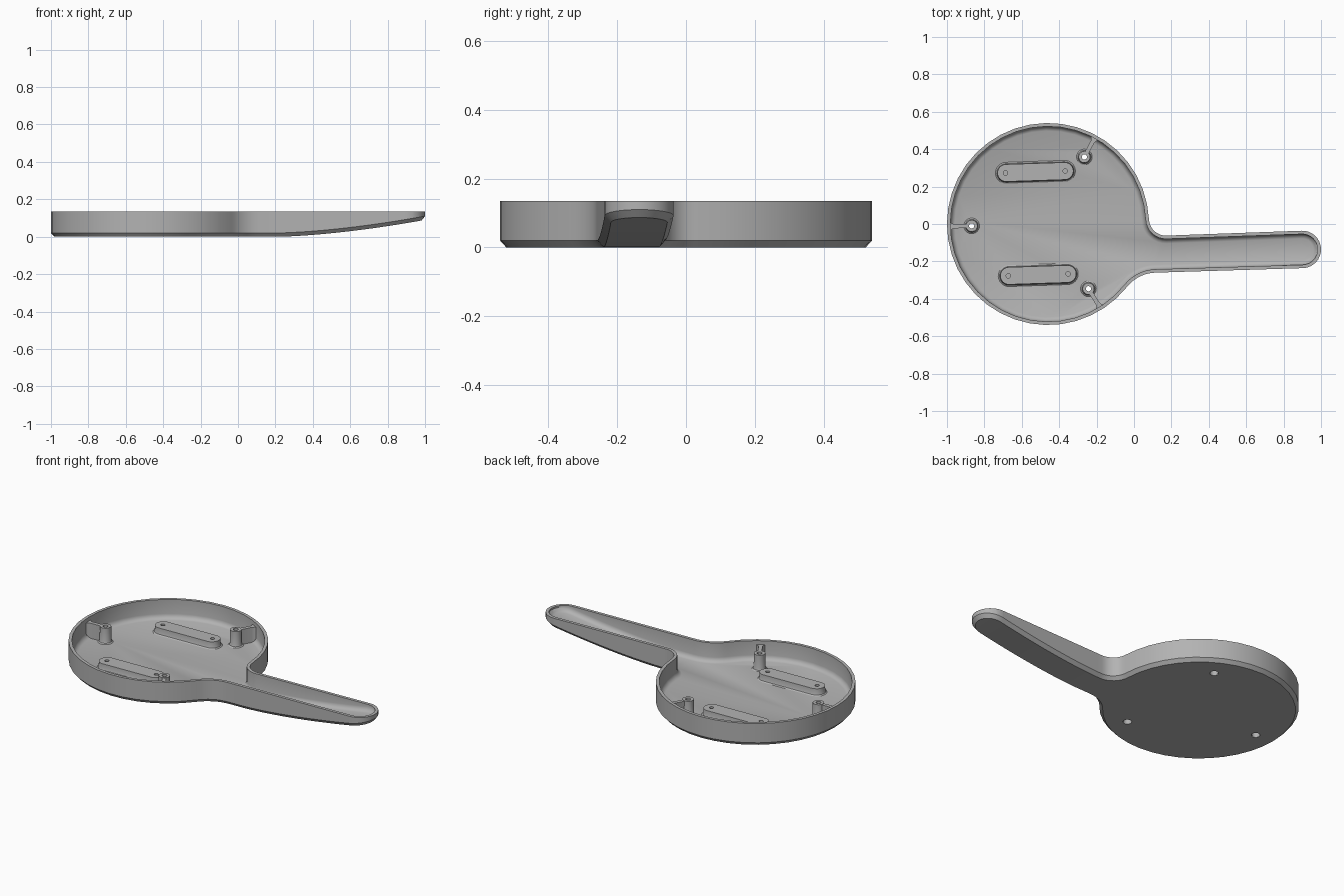
import bpy, bmesh
from math import sin, cos, pi, radians
from mathutils import Vector, Matrix

if "Cube" in bpy.data.objects:
    bpy.data.objects.remove(bpy.data.objects["Cube"])

TOP, FLOOR = 0.135, 0.022
DISC = Vector((-0.46, 0))
grey = bpy.data.materials.new("grey plastic")
grey.use_nodes = True
grey.diffuse_color = (0.45, 0.45, 0.45, 1)
grey.node_tree.nodes["Principled BSDF"].inputs["Base Color"].default_value = grey.diffuse_color


def arc(cx, cy, r, a0, a1, n):
    angles = [radians(a0 + (a1 - a0) * i / n) for i in range(n + 1)]
    return [Vector((cx + r * cos(a), cy + r * sin(a))) for a in angles]


def inset(loop, d):
    """Move a counter-clockwise loop inward by d."""
    out = []
    for i, p in enumerate(loop):
        a = (p - loop[i - 1]).normalized()
        b = (loop[(i + 1) % len(loop)] - p).normalized()
        t = (a + b).normalized()
        out.append(p + Vector((-t.y, t.x)) * d)
    return out


def loft(rings, cyclic=False):
    """Skin a list of (2D loop, height) rings into a closed solid."""
    bm = bmesh.new()
    rows = [[bm.verts.new((p.x, p.y, z)) for p in loop] for loop, z in rings]
    pairs = list(zip(rows, rows[1:]))
    if cyclic:
        pairs.append((rows[-1], rows[0]))
    else:
        bm.faces.new(rows[0])
        bm.faces.new(rows[-1])
    for lo, hi in pairs:
        for i in range(len(lo)):
            j = (i + 1) % len(lo)
            bm.faces.new((lo[i], lo[j], hi[j], hi[i]))
    bmesh.ops.recalc_face_normals(bm, faces=bm.faces)
    return bm


def add(name, bm, matrix=Matrix()):
    mesh = bpy.data.meshes.new(name)
    bm.to_mesh(mesh)
    bm.free()
    mesh.transform(matrix)
    mesh.materials.append(grey)
    ob = bpy.data.objects.new(name, mesh)
    bpy.context.collection.objects.link(ob)
    return ob


def activate(ob):
    bpy.ops.object.select_all(action='DESELECT')
    ob.select_set(True)
    bpy.context.view_layer.objects.active = ob


def drill(ob, points, r, z0, z1):
    """Cut round vertical holes, then remove the cutters."""
    activate(ob)
    for x, y in points:
        loop = arc(x, y, r, 0, 360, 20)[:-1]
        cutter = add("cutter", loft([(loop, z0), (loop, z1)]))
        mod = ob.modifiers.new("hole", 'BOOLEAN')
        mod.operation, mod.solver, mod.object = 'DIFFERENCE', 'EXACT', cutter
        bpy.ops.object.modifier_apply(modifier=mod.name)
        bpy.data.objects.remove(cutter)


def finish(ob):
    activate(ob)
    bpy.ops.object.shade_smooth_by_angle(angle=radians(32))


# Paddle outline: lower fillet, handle end, upper fillet, round head
outline = (arc(0.12, -0.46, 0.2, 141.6, 92, 8)
           + arc(0.9, -0.136, 0.1, -88, 92, 16)
           + arc(0.17, 0.028, 0.09, -88, -177.5, 8)
           + arc(DISC.x, DISC.y, 0.54, 2.5, 321.6, 36)[1:-1])

# Hollow tray: chamfered bottom, wall, rim, filleted inside floor
profile = [(0.018, 0), (0, 0.02), (0, TOP), (0.018, TOP), (0.018, 0.05),
           (0.021, 0.038), (0.03, 0.027), (0.042, FLOOR)]
bm = loft([(inset(outline, d), z) for d, z in profile])

# Slice the handle and sweep its underside up towards the tip
STEPS = 18
for i in range(STEPS):
    bmesh.ops.bisect_plane(bm, geom=bm.verts[:] + bm.edges[:] + bm.faces[:],
                           plane_co=(0.2 + 0.78 * i / STEPS, 0, 0), plane_no=(1, 0, 0))
for v in bm.verts:
    if v.co.x > 0.2 and v.co.z < TOP - 0.001:
        v.co.z = min(v.co.z + 0.09 * ((v.co.x - 0.2) / 0.8) ** 1.6, 0.125)
tray = add("tray", bm)

# Screw posts with wall ribs
post_angles = [61.5, 181.4, 302]
posts = [DISC + 0.408 * Vector((cos(radians(a)), sin(radians(a)))) for a in post_angles]
drill(tray, posts, 0.024, -0.05, 0.05)
finish(tray)
post_profile = [(0.023, 0.004), (0.042, 0.018), (0.042, FLOOR), (0.035, 0.027),
                (0.032, 0.036), (0.031, 0.115), (0.014, 0.115), (0.014, 0.06), (0.023, 0.06)]
rib_shape = [Vector(p) for p in ((0.43, -0.011), (0.5, -0.011), (0.514, -0.016), (0.527, -0.03),
                                 (0.527, 0.03), (0.514, 0.016), (0.5, 0.011), (0.43, 0.011))]
for i, (p, a) in enumerate(zip(posts, post_angles)):
    rings = [(arc(p.x, p.y, r, 0, 360, 24)[:-1], z) for r, z in post_profile]
    finish(add(f"screw_post_{i + 1}", loft(rings, cyclic=True)))
    turn = Matrix.Translation((DISC.x, DISC.y, 0)) @ Matrix.Rotation(radians(a), 4, 'Z')
    finish(add(f"wall_rib_{i + 1}", loft([(rib_shape, 0.018), (rib_shape, 0.112)]), turn))

# Raised mounting pads with two blind holes each
for name, x, y in (("back_pad", -0.527, 0.278), ("front_pad", -0.512, -0.272)):
    rings = []
    for r, z in ((0.057, 0.018), (0.057, FLOOR), (0.05, 0.027), (0.047, 0.036), (0.046, 0.062)):
        loop = arc(0.157, 0, r, -90, 90, 12) + arc(-0.157, 0, r, 90, 270, 12)
        rings.append((loop, z))
    turn = Matrix.Translation((x, y, 0)) @ Matrix.Rotation(radians(1.9), 4, 'Z')
    pad = add(name, loft(rings), turn)
    holes = [(turn @ Vector((s * 0.16, 0, 0))).xy for s in (-1, 1)]
    drill(pad, holes, 0.012, 0.03, 0.1)
    finish(pad)
